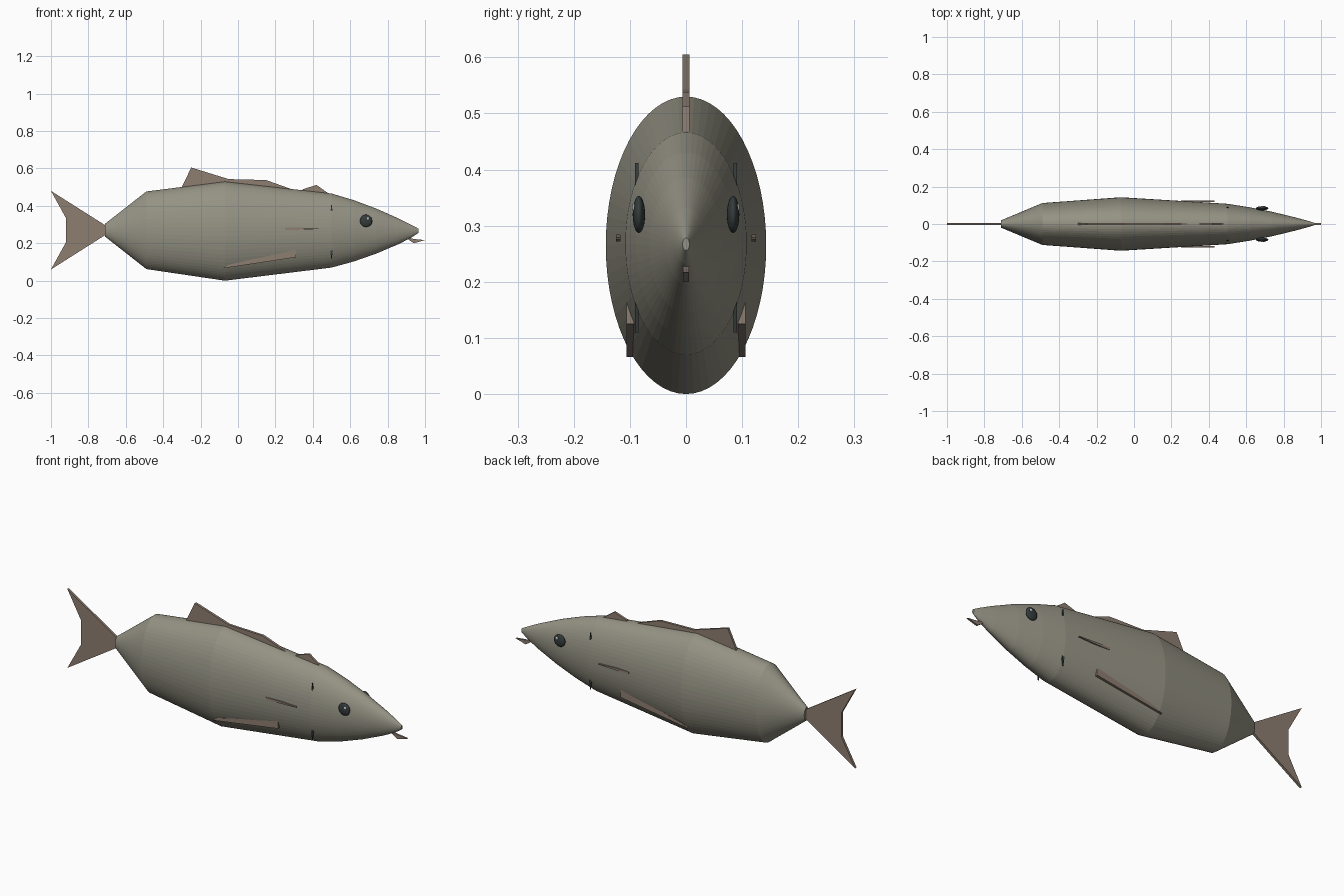
import bpy, bmesh, math

if "Cube" in bpy.data.objects:
    bpy.data.objects.remove(bpy.data.objects["Cube"])


def material(name, rgb):
    m = bpy.data.materials.new(name)
    m.diffuse_color = (*rgb, 1)
    m.use_nodes = True
    m.node_tree.nodes["Principled BSDF"].inputs["Base Color"].default_value = m.diffuse_color
    return m


BODY = material("body_grey", (0.30, 0.29, 0.23))
FIN = material("fin_brown", (0.27, 0.21, 0.165))
DARK = material("eye_dark", (0.035, 0.045, 0.045))
PALE = material("eye_glint", (0.8, 0.8, 0.78))


def finish(bm, name, mat):
    bmesh.ops.recalc_face_normals(bm, faces=bm.faces)
    me = bpy.data.meshes.new(name)
    bm.to_mesh(me)
    bm.free()
    me.materials.append(mat)
    ob = bpy.data.objects.new(name, me)
    bpy.context.collection.objects.link(ob)
    return ob


def plate(name, outline, y, thick, mat):
    """Flat plate: an (x, z) outline given thickness along y."""
    bm = bmesh.new()
    face = bm.faces.new([bm.verts.new((x, y - thick / 2, z)) for x, z in outline])
    new = bmesh.ops.extrude_face_region(bm, geom=[face])["geom"]
    bmesh.ops.translate(bm, vec=(0, thick, 0),
                        verts=[v for v in new if isinstance(v, bmesh.types.BMVert)])
    return finish(bm, name, mat)


def ball(name, centre, radii, mat):
    bm = bmesh.new()
    bmesh.ops.create_uvsphere(bm, u_segments=32, v_segments=16, radius=1)
    bmesh.ops.scale(bm, vec=radii, verts=bm.verts)
    bmesh.ops.translate(bm, vec=centre, verts=bm.verts)
    for f in bm.faces:
        f.smooth = True
    return finish(bm, name, mat)


# Body: elliptical sections (x, bottom z, top z, half width)
sections = [(-0.71, 0.235, 0.305, 0.02), (-0.49, 0.062, 0.477, 0.112),
            (-0.07, 0.0, 0.53, 0.143), (0.5, 0.07, 0.466, 0.108),
            (0.62, 0.103, 0.43, 0.089), (0.74, 0.145, 0.385, 0.065),
            (0.86, 0.196, 0.332, 0.036), (0.93, 0.232, 0.297, 0.017),
            (0.965, 0.256, 0.278, 0.006)]
N = 64
bm = bmesh.new()
rings = []
for x, lo, hi, w in sections:
    rings.append([bm.verts.new((x, w * math.cos(a), (lo + hi) / 2 + (hi - lo) / 2 * math.sin(a)))
                  for a in (2 * math.pi * i / N for i in range(N))])
for r, s in zip(rings, rings[1:]):
    for i in range(N):
        j = (i + 1) % N
        bm.faces.new((r[i], r[j], s[j], s[i]))
bm.faces.new(rings[0])
bm.faces.new(rings[-1])
finish(bm, "body", BODY)

# Fins on the centre line
plate("tail_fin", [(-0.70, 0.29), (-1.0, 0.48), (-0.92, 0.335), (-0.92, 0.205),
                   (-1.0, 0.06), (-0.70, 0.25)], 0, 0.013, FIN)
plate("back_fin", [(-0.31, 0.48), (-0.25, 0.605), (-0.05, 0.543), (0.15, 0.538),
                   (0.29, 0.488), (0.2, 0.46)], 0, 0.013, FIN)
plate("small_back_fin", [(0.34, 0.47), (0.345, 0.488), (0.42, 0.512),
                         (0.49, 0.462), (0.42, 0.44)], 0, 0.012, FIN)

# Lower jaw
plate("lower_jaw", [(0.89, 0.235), (0.94, 0.223), (1.0, 0.217), (0.94, 0.2)], 0, 0.01, FIN)

# Paired parts on each flank
for s, side in ((-1, "right"), (1, "left")):
    plate("side_fin_" + side, [(0.25, 0.272), (0.25, 0.284), (0.32, 0.284),
                               (0.43, 0.279), (0.43, 0.276), (0.32, 0.272)], s * 0.121, 0.008, FIN)
    plate("belly_fin_" + side, [(-0.08, 0.066), (0.31, 0.125), (0.31, 0.17),
                                (-0.05, 0.085)], s * 0.0995, 0.013, FIN)
    plate("gill_" + side, [(0.5, 0.11), (0.506, 0.15), (0.506, 0.37), (0.5, 0.412),
                           (0.494, 0.37), (0.494, 0.15)], s * 0.088, 0.006, DARK)
    ball("eye_" + side, (0.685, s * 0.084, 0.32), (0.033, 0.011, 0.033), DARK)
    ball("eye_glint_" + side, (0.695, s * 0.093, 0.332), (0.007, 0.003, 0.007), PALE)
